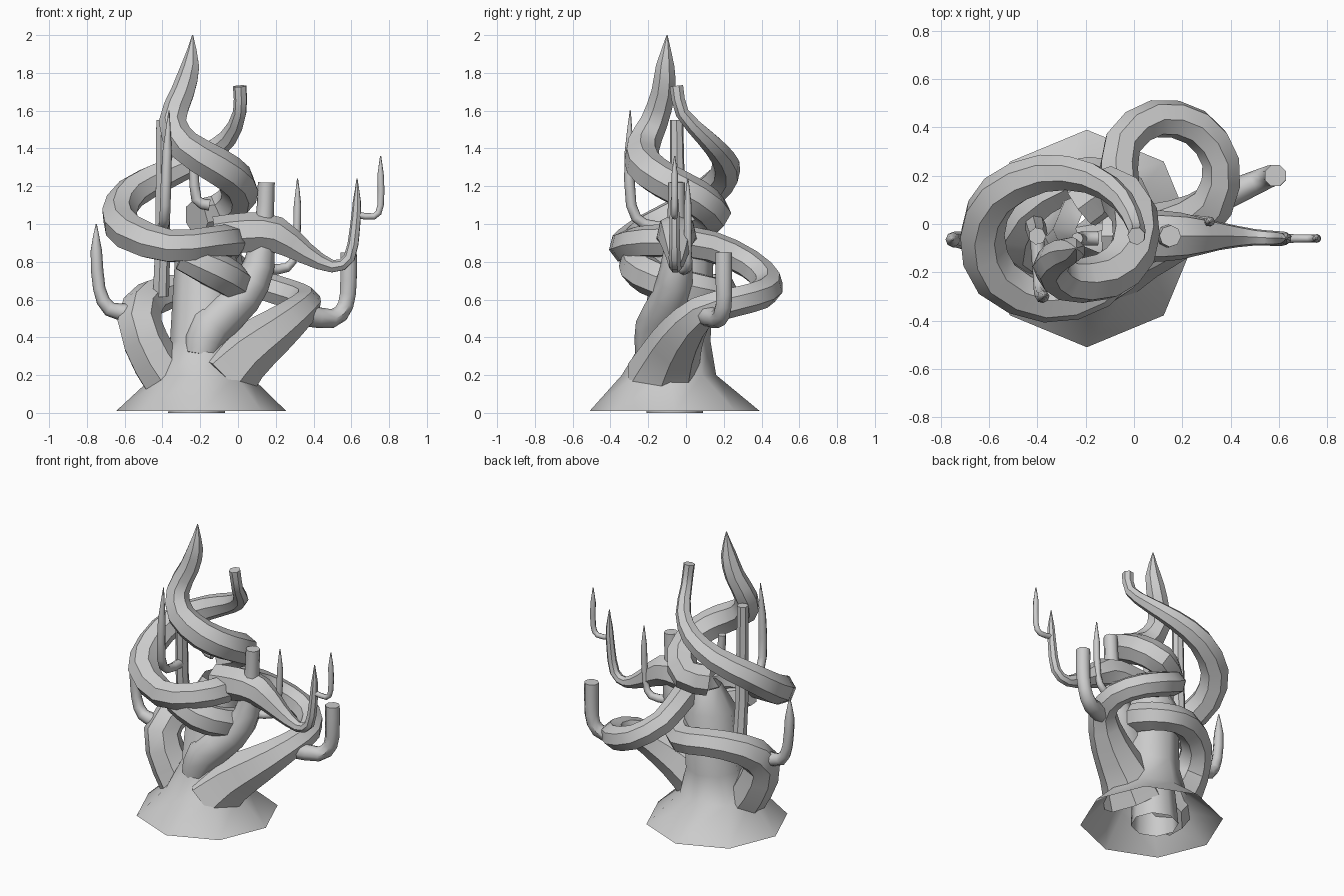
import bpy, bmesh, math
from mathutils import Vector


def smooth_path(pts, n):
    """Catmull-Rom refinement of (x, y, z, radius) points."""
    p = [Vector(q) for q in pts]
    p = [p[0] * 2 - p[1]] + p + [p[-1] * 2 - p[-2]]
    out = []
    for i in range(1, len(p) - 2):
        a, b, c, d = p[i - 1:i + 3]
        for k in range(n):
            t = k / n
            out.append(0.5 * (2 * b + (c - a) * t + (2 * a - 5 * b + 4 * c - d) * t * t
                              + (3 * b - a - 3 * c + d) * t ** 3))
    return out + [p[-2]]


def limb(name, pts, sides=7, n=2, cap_start=True, level=False):
    """Sweep a faceted tube along a path; a near-zero end radius gives a point."""
    path = smooth_path(pts, n) if n > 1 else [Vector(q) for q in pts]
    pos = [q.to_3d() for q in path]
    bm = bmesh.new()
    rings, normal, last = [], None, None
    for i, c in enumerate(pos):
        t = (pos[min(i + 1, len(pos) - 1)] - pos[max(i - 1, 0)]).normalized()
        if level:
            t = Vector((0, 0, 1))
        if normal is None:
            ref = Vector((0, 0, 1)) if abs(t.z) < 0.8 else Vector((1, 0, 0))
            normal = (ref - t * ref.dot(t)).normalized()
        else:
            normal = last.rotation_difference(t) @ normal
            normal = (normal - t * normal.dot(t)).normalized()
        last = t
        side = t.cross(normal)
        r = max(path[i][3], 0.003)
        rings.append([bm.verts.new(c + r * (normal * math.cos(a) + side * math.sin(a)))
                      for a in (2 * math.pi * k / sides for k in range(sides))])
    for a, b in zip(rings, rings[1:]):
        for k in range(sides):
            m = (k + 1) % sides
            bm.faces.new((a[k], a[m], b[m], b[k]))
    if cap_start:
        bm.faces.new(rings[0][::-1])
        bm.faces.new(rings[-1])
    bmesh.ops.recalc_face_normals(bm, faces=bm.faces)
    me = bpy.data.meshes.new(name)
    bm.to_mesh(me)
    bm.free()
    ob = bpy.data.objects.new(name, me)
    bpy.context.collection.objects.link(ob)
    # Smooth along the limb, crisp between its long sides
    bpy.ops.object.select_all(action='DESELECT')
    ob.select_set(True)
    bpy.context.view_layer.objects.active = ob
    bpy.ops.object.shade_smooth_by_angle(angle=math.radians(46 if sides == 8 else 38))
    return ob


# Trunk with flared, open-bottomed root skirt
limb("trunk", [(-.195, -.06, .01, .45), (-.19, -.09, .2, .25), (-.18, -.05, .38, .18),
               (-.17, -.02, .8, .165), (-.14, -.02, .95, .1)],
     sides=8, n=1, cap_start=False, level=True)
# Hollow core seen from below
limb("root_core", [(-.22, -.06, 0, .15), (-.2, -.05, .3, .13)], sides=8, n=1,
     cap_start=False, level=True)

# Lower spiral: left root, round the back and right, ending under the front ring
limb("lower_spiral", [
    (-.33, -.1, .12, .14), (-.44, -.1, .27, .13), (-.525, -.08, .48, .12), (-.46, .06, .61, .1),
    (-.28, .17, .65, .09), (-.1, .18, .63, .09), (-.01, .06, .65, .095), (-.03, -.14, .7, .1),
    (-.14, -.25, .76, .1), (-.3, -.27, .83, .08)])

# Long spiral: front-right root, right loop, through the middle, left ring, up to the blunt tip
limb("long_spiral", [
    (-.11, -.13, .17, .2), (.02, -.08, .3, .16), (.18, -.02, .42, .125), (.33, .09, .54, .09),
    (.36, .26, .59, .08), (.26, .4, .63, .08), (.09, .435, .69, .08), (-.05, .33, .79, .08),
    (-.06, .13, .88, .085), (-.04, -.1, .91, .09), (-.15, -.27, .9, .085),
    (-.36, -.32, .88, .09), (-.57, -.22, .95, .1), (-.63, -.04, 1.05, .095),
    (-.56, .12, 1.17, .09), (-.37, .21, 1.27, .08), (-.18, .19, 1.36, .065), (-.05, .1, 1.46, .05),
    (.01, -.02, 1.59, .037), (.01, -.05, 1.73, .037)])

# Crown spiral ending in the tallest point
limb("crown_spiral", [
    (-.22, .07, 1.03, .1), (-.1, .14, 1.06, .1), (.0, .05, 1.14, .1), (-.01, -.12, 1.23, .1),
    (-.12, -.22, 1.31, .1), (-.28, -.23, 1.41, .09), (-.345, -.17, 1.54, .075),
    (-.29, -.12, 1.7, .065), (-.25, -.11, 1.84, .05), (-.24, -.1, 2.0, 0)])

# Right arm and the leaning limb with its upright stub
limb("right_arm", [
    (-.12, -.05, .93, .11), (.05, -.05, .95, .11), (.2, -.05, .94, .1), (.36, -.05, .84, .06),
    (.5, -.055, .775, .035), (.59, -.06, .82, .032), (.62, -.06, .98, .028), (.63, -.06, 1.12, .022),
    (.63, -.06, 1.24, 0)])
limb("leaning_limb", [
    (-.2, -.18, .3, .09), (-.15, -.15, .45, .12), (.02, -.08, .61, .105), (.11, -.05, .78, .085),
    (.14, -.05, 1.0, .05), (.15, -.05, 1.22, .045)], sides=8)

# Upright post on the left
limb("left_post", [(-.41, 0, .62, .045), (-.4, -.04, .9, .042), (-.4, -.05, 1.55, .036)], n=1)

# Hooked twigs: start, elbow, upright tip
twigs = {
    "arm_tip_twig": [(.62, -.06, 1.05, .018), (.72, -.06, 1.04, .017), (.755, -.06, 1.1, .017),
                     (.755, -.06, 1.26, .017), (.755, -.06, 1.36, 0)],
    "arm_inner_twig": [(.15, -.02, .76, .03), (.26, .01, .77, .025), (.305, .01, .86, .02),
                       (.315, .01, 1.1, .02), (.315, .01, 1.24, 0)],
    "loop_twig": [(.34, .1, .52, .06), (.5, .17, .5, .05), (.57, .2, .57, .045),
                  (.585, .2, .7, .047), (.585, .2, .85, .047)],
    "left_root_twig": [(-.56, -.07, .53, .05), (-.68, -.07, .55, .04), (-.735, -.065, .66, .033),
                       (-.75, -.065, .86, .03), (-.75, -.065, 1.0, 0)],
    "post_twig": [(-.4, -.07, .98, .03), (-.39, -.22, 1.0, .028), (-.385, -.29, 1.1, .028),
                  (-.375, -.3, 1.38, .025), (-.365, -.295, 1.6, 0)],
    "trunk_top_twig": [(-.15, -.06, 1.1, .03), (-.22, -.06, 1.13, .028), (-.235, -.06, 1.3, .025)],
}
for name, pts in twigs.items():
    limb(name, pts, sides=8)
